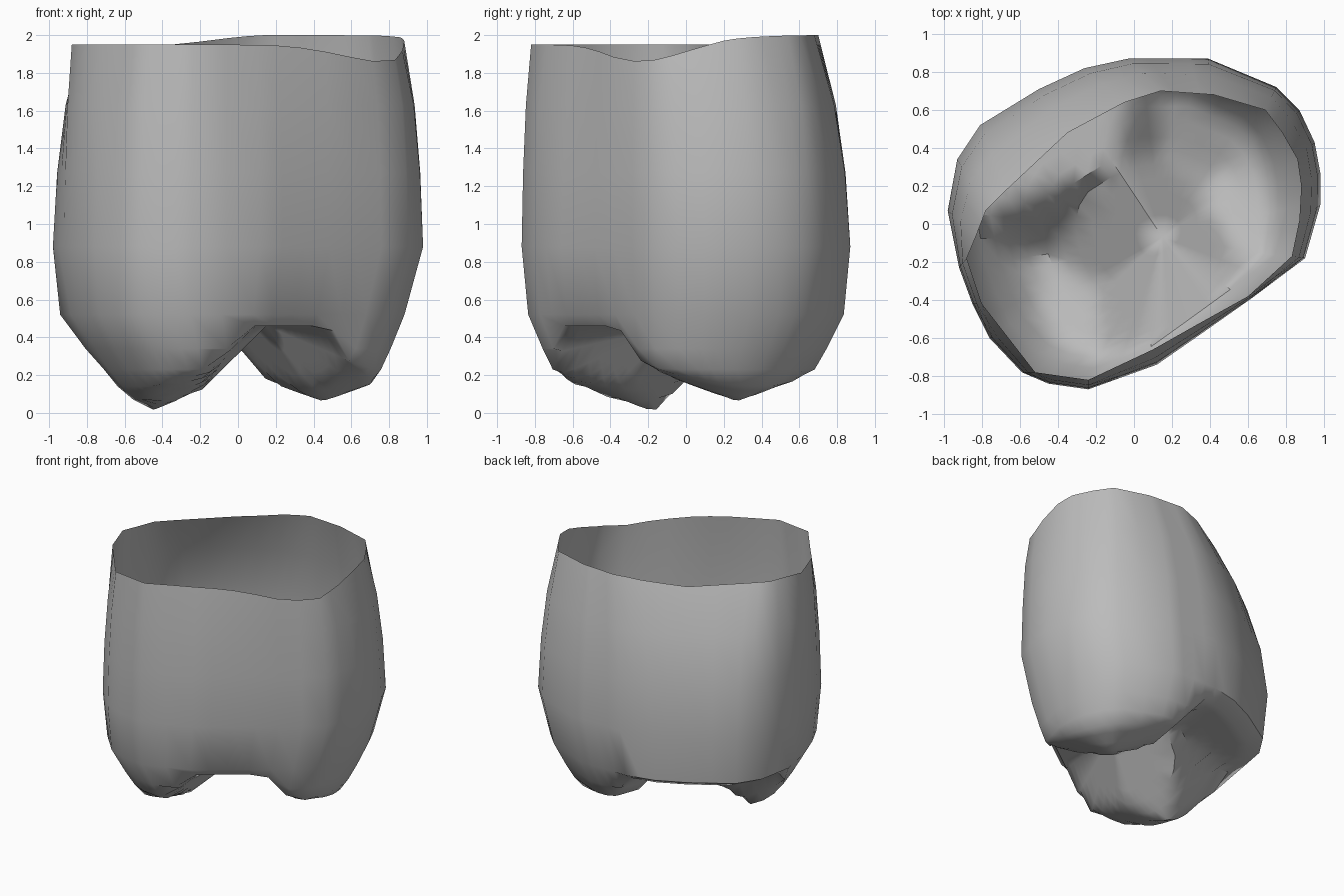
import bpy, bmesh, math
from mathutils import Vector

default_cube = bpy.data.objects.get("Cube")
if default_cube:
    bpy.data.objects.remove(default_cube, do_unlink=True)

# Widest outline of the shell, counter-clockwise from the right
belly = [(.98, .1), (.98, .27), (.95, .43), (.87, .6), (.75, .72), (.39, .87),
         (.18, .87), (-.03, .87), (-.26, .82), (-.5, .71), (-.81, .52), (-.93, .34),
         (-.98, .07), (-.92, -.23), (-.85, -.42), (-.76, -.6), (-.59, -.78), (-.45, -.84),
         (-.24, -.87), (.12, -.74), (.35, -.58), (.62, -.39), (.9, -.18)]

# Open upper rim, one point above each outline point
rim = [(.87, .02), (.88, .2), (.86, .34), (.78, .48), (.69, .6), (.42, .68),
       (.28, .69), (.14, .7), (-.05, .64), (-.35, .48), (-.67, .18), (-.78, .07),
       (-.83, -.06), (-.88, -.18), (-.8, -.42), (-.66, -.6), (-.52, -.78), (-.38, -.8),
       (-.24, -.82), (.1, -.66), (.33, -.53), (.6, -.38), (.83, -.17)]


def with_midpoints(points):
    """Closed outline with an extra point halfway along every side."""
    points = [Vector(p) for p in points]
    pairs = zip(points, points[1:] + points[:1])
    return [q for a, b in pairs for q in (a, (a + b) / 2)]


belly = with_midpoints(belly)
rim = with_midpoints(rim)

# Groove: a narrow waist that opens into a flat notch at the front and back
front_waist, back_waist = Vector((.15, -.07)), Vector((-.1, .32))
left_tip, right_tip = Vector((-.52, -.14)), Vector((.45, .27))
plateau = .46
left_sides = [(Vector((-.5, .15)), back_waist, 1.6), (back_waist, front_waist, .8),
              (front_waist, Vector((.08, -.62)), 1.1)]
right_sides = [(Vector((.47, -.34)), front_waist, 1.2), (front_waist, back_waist, 1.2),
               (back_waist, Vector((-.05, .64)), 1.2)]


def rim_height(p):
    """Wavy rim: low at the right front, highest at the right back."""
    dip = .09 * math.exp(-((p - Vector((.75, -.22))).length / .4) ** 2)
    rise = .05 * min(1, max(0, (p.y + p.x * .6 - .3) / .45))
    return 1.95 + rise - dip


def lobe(p, sides, cone):
    """Lobe dropping from the plateau inside its sides, down to a cone."""
    drops = []
    for a, b, slope in sides:
        side = (b - a).normalized()
        drops.append(slope * (side.y * (p - a).x - side.x * (p - a).y))
    return max(cone, plateau - max(0, min(drops)))


def floor_height(p):
    left = lobe(p, left_sides, .37 * (p - left_tip).length - .02)
    right = lobe(p, right_sides, .06 + .36 * (p - right_tip).length)
    return min(left, right, plateau)


# Wall rings from the rim down to the widest outline and the foot
rings = [[(p.x, p.y, rim_height(p)) for p in rim]]
for height, swell in ((1.63, .55), (1.27, .85), (.88, 1)):
    rings.append([(*a.lerp(b, swell), height) for a, b in zip(rim, belly)])
foot = [Vector((p.x * .93 - .03, p.y * .96)) for p in belly]
rings.append([(p.x, p.y, .52) for p in foot])

# Rounded underside rings, cut through by the groove
for scale, bowl in ((.9, .34), (.83, .23), (.76, .14), (.68, .07), (.58, 0),
                    (.5, 0), (.42, 0), (.34, 0), (.25, 0), (.13, 0)):
    ring = [front_waist.lerp(p, scale) for p in foot]
    rings.append([(p.x, p.y, max(bowl, floor_height(p))) for p in ring])

bm = bmesh.new()
loops = [[bm.verts.new(co) for co in ring] for ring in rings]
count = len(belly)
for upper, lower in zip(loops, loops[1:]):
    for i in range(count):
        j = (i + 1) % count
        bm.faces.new((upper[i], lower[i], lower[j], upper[j]))
tip = bm.verts.new((*front_waist, plateau))
for i in range(count):
    bm.faces.new((loops[-1][i], tip, loops[-1][(i + 1) % count]))

mesh = bpy.data.meshes.new("crown_shell")
bm.to_mesh(mesh)
bm.free()
shell = bpy.data.objects.new("crown_shell", mesh)
bpy.context.collection.objects.link(shell)

# Single plain grey
grey = bpy.data.materials.new("plain_grey")
grey.use_nodes = True
colour = (.5, .5, .5, 1)
grey.diffuse_color = colour
grey.node_tree.nodes["Principled BSDF"].inputs["Base Color"].default_value = colour
mesh.materials.append(grey)

bpy.ops.object.select_all(action='DESELECT')
shell.select_set(True)
bpy.context.view_layer.objects.active = shell
bpy.ops.object.shade_smooth_by_angle(angle=math.radians(45))
